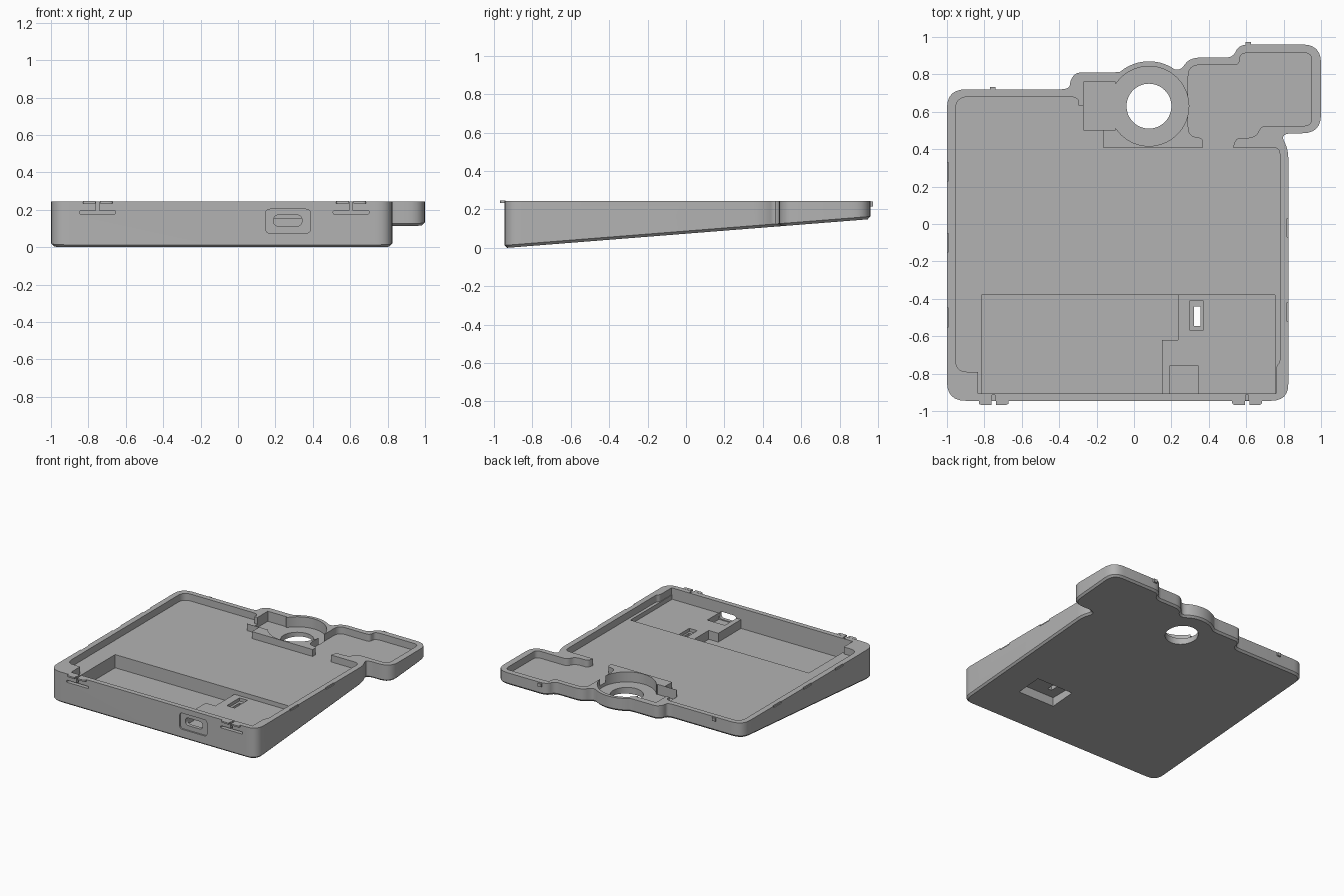
import bpy
import bmesh
import math
from mathutils import Vector

cube = bpy.data.objects.get("Cube")
if cube:
    bpy.data.objects.remove(cube, do_unlink=True)

grey = bpy.data.materials.new("plain grey")
grey.use_nodes = True
COLOUR = (0.45, 0.45, 0.45, 1)
grey.diffuse_color = COLOUR
grey.node_tree.nodes["Principled BSDF"].inputs["Base Color"].default_value = COLOUR

TOP = 0.245
FLOOR = 0.19
HOLE = (0.08, 0.63)


def underside(y):
    return 0.079 * (y + 0.93)


def rounded(points, steps=6):
    """Round each (x, y, radius) corner of a closed outline."""
    out = []
    for i, (x, y, r) in enumerate(points):
        p = Vector((x, y))
        if r == 0:
            out.append(p)
            continue
        ends = []
        for q in (points[i - 1], points[(i + 1) % len(points)]):
            d = Vector(q[:2]) - p
            ends.append(p + d.normalized() * min(r, d.length * 0.49))
        for k in range(steps + 1):
            t = k / steps
            out.append(ends[0] * (1 - t) ** 2 + p * 2 * t * (1 - t) + ends[1] * t * t)
    return out


def box_outline(x0, x1, y0, y1, r=0):
    return rounded([(x0, y0, r), (x1, y0, r), (x1, y1, r), (x0, y1, r)])


def circle(cx, cy, rx, ry=None, n=64):
    ry = ry or rx
    return [Vector((cx + rx * math.cos(a), cy + ry * math.sin(a)))
            for a in (2 * math.pi * k / n for k in range(n))]


def prism(name, outline, low, high, upright=False, chamfer=0):
    """Extrude an outline; low may be a function of y. Upright outlines lie in xz."""
    bm = bmesh.new()
    if upright:
        bottom = [bm.verts.new((p.x, high, p.y)) for p in outline]
        top = [bm.verts.new((p.x, low, p.y)) for p in outline]
    else:
        bottom = [bm.verts.new((p.x, p.y, low(p.y) if callable(low) else low)) for p in outline]
        top = [bm.verts.new((p.x, p.y, high)) for p in outline]
    base = bm.faces.new(bottom)
    bm.faces.new(top)
    n = len(outline)
    for i in range(n):
        j = (i + 1) % n
        bm.faces.new((bottom[i], bottom[j], top[j], top[i]))
    bmesh.ops.recalc_face_normals(bm, faces=bm.faces)
    if chamfer:
        bmesh.ops.bevel(bm, geom=list(base.edges), offset=chamfer, segments=1,
                        affect='EDGES', clamp_overlap=True)
    mesh = bpy.data.meshes.new(name)
    bm.to_mesh(mesh)
    bm.free()
    mesh.materials.append(grey)
    obj = bpy.data.objects.new(name, mesh)
    bpy.context.collection.objects.link(obj)
    return obj


def cut(target, *args, **kwargs):
    cutter = prism("cutter", *args, **kwargs)
    cutter.hide_render = True
    mod = target.modifiers.new("cut", 'BOOLEAN')
    mod.operation = 'DIFFERENCE'
    mod.solver = 'EXACT'
    mod.object = cutter
    bpy.context.view_layer.objects.active = target
    bpy.ops.object.modifier_apply(modifier=mod.name)
    bpy.data.objects.remove(cutter, do_unlink=True)


# Wedge-shaped case with a bulge around the hole and an ear at the back
bulge = [(HOLE[0] + 0.24 * math.cos(math.radians(a)),
          HOLE[1] + 0.24 * math.sin(math.radians(a)), 0) for a in range(55, 131, 5)]
outer = rounded([
    (-1, -0.945, 0.1), (0.825, -0.945, 0.09), (0.825, 0.4, 0.05), (0.78, 0.485, 0.07),
    (1, 0.485, 0.1), (1, 0.96, 0.1), (0.56, 0.96, 0.06), (0.53, 0.89, 0.04),
    (0.3, 0.89, 0.06), (0.25, 0.825, 0.03), *bulge, (-0.11, 0.81, 0.02),
    (-0.31, 0.81, 0.03), (-0.34, 0.77, 0.02), (-0.345, 0.72, 0.05), (-1, 0.72, 0.1)])
case = prism("tray_case", outer, underside, TOP, chamfer=0.014)

# Main cavity, joined to the ear cavity by a gap in the partition
inner = rounded([
    (-0.835, -0.905, 0), (0.76, -0.905, 0), (0.76, -0.76, 0.02), (0.78, -0.74, 0.02),
    (0.78, 0.41, 0.04), (0.53, 0.41, 0), (0.545, 0.46, 0.03), (0.65, 0.46, 0.06),
    (0.68, 0.525, 0.03), (0.95, 0.525, 0.04), (0.95, 0.915, 0.04), (0.565, 0.915, 0.05),
    (0.565, 0.85, 0.03), (0.29, 0.85, 0.06), (0.29, 0.47, 0.05), (0.37, 0.46, 0.03),
    (0.37, 0.41, 0), (-0.165, 0.41, 0), (-0.165, 0.5, 0), (-0.27, 0.5, 0),
    (-0.27, 0.63, 0), (-0.295, 0.63, 0), (-0.3, 0.68, 0.05), (-0.955, 0.68, 0.07),
    (-0.955, -0.79, 0.07), (-0.835, -0.79, 0)])
cut(case, inner, FLOOR, 0.4)

# Deep front pocket with a raised shelf on the left side
pocket = [Vector(p) for p in ((-0.815, -0.905), (0.15, -0.905), (0.15, -0.62),
                              (0.235, -0.62), (0.235, -0.38), (-0.815, -0.38))]
cut(case, pocket, 0.085, 0.4)
cut(case, box_outline(0.14, 0.755, -0.905, -0.38), 0.155, 0.4)
cut(case, box_outline(0.19, 0.345, -0.905, -0.76), 0.105, 0.4)

# Round seat, through hole and the recess beside it
cut(case, circle(*HOLE, 0.213), 0.165, 0.4)
cut(case, circle(*HOLE, 0.12), -0.1, 0.4)
cut(case, box_outline(-0.27, -0.1, 0.502, 0.76), 0.165, 0.4)

# Switch slot and the recess under it
cut(case, box_outline(0.30, 0.37, -0.57, -0.41), 0.13, 0.4)
cut(case, box_outline(0.32, 0.355, -0.545, -0.44), -0.1, 0.4)
cut(case, box_outline(0.24, 0.56, -0.62, -0.41), -0.1, 0.095)

# Front port: shallow surround and a through opening
cut(case, box_outline(0.148, 0.388, 0.075, 0.203, 0.025), -1.1, -0.933, upright=True)
cut(case, box_outline(0.19, 0.342, 0.112, 0.172, 0.03), -1.1, -0.89, upright=True)

# Front snap clips: flex slits in the wall and a split lip at the top
for side, x in (("right", -0.75), ("left", 0.605)):
    cut(case, box_outline(x - 0.096, x + 0.096, 0.178, 0.195, 0.006), -1.1, -0.915, upright=True)
    cut(case, box_outline(x - 0.008, x + 0.008, 0.19, 0.3), -1.1, -0.915, upright=True)
    for s in (-1, 1):
        a, b = sorted((x + s * 0.012, x + s * 0.08))
        lip = [(a, -0.94, 0), (b, -0.94, 0), (b, -0.968, 0.025 if s > 0 else 0),
               (a, -0.968, 0 if s > 0 else 0.025)]
        prism(side + "_clip_lip", rounded(lip), 0.234, 0.246)

# Small latch slots along the side rims
for x, ys in ((-1, (0.28, -0.1, -0.5)), (0.825, (-0.02, -0.47))):
    for y in ys:
        cut(case, box_outline(x - 0.007, x + 0.007, y - 0.05, y + 0.05), 0.232, 0.3)

# Back locating pins
for name, x, y in (("right_back_pin", -0.755, 0.72), ("left_back_pin", 0.61, 0.96)):
    prism(name, box_outline(x - 0.015, x + 0.015, y - 0.01, y + 0.013), 0.215, 0.24)

# Smooth the rounded walls, keep edges sharp
bpy.ops.object.select_all(action='DESELECT')
case.select_set(True)
bpy.context.view_layer.objects.active = case
bpy.ops.object.shade_smooth_by_angle(angle=math.radians(30))
